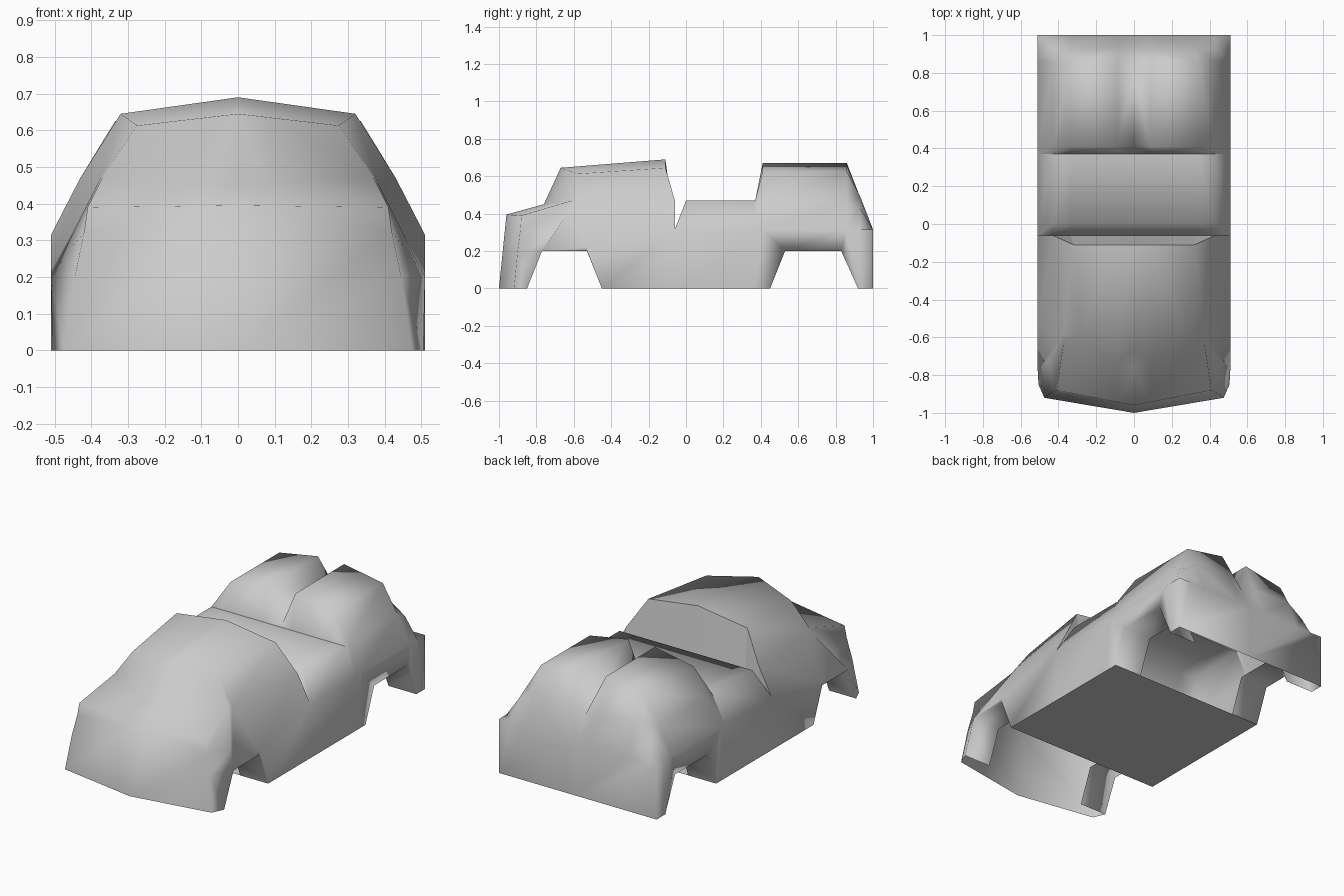
import bpy
import bmesh

default_cube = bpy.data.objects.get("Cube")
if default_cube:
    bpy.data.objects.remove(default_cube, do_unlink=True)

# One plain grey for the whole body
grey = bpy.data.materials.new("body_grey")
grey.use_nodes = True
grey.diffuse_color = (0.6, 0.6, 0.6, 1)
grey.node_tree.nodes["Principled BSDF"].inputs["Base Color"].default_value = (0.6, 0.6, 0.6, 1)

FLOOR_END = 0.45   # the flat floor reaches this far from the middle
WELL_INNER = 0.33  # depth of the wheel arch lips
RIDGE = 0.085      # inner ridge of each rear hump


def make_object(name, bm):
    bmesh.ops.recalc_face_normals(bm, faces=bm.faces)
    mesh = bpy.data.meshes.new(name)
    bm.to_mesh(mesh)
    bm.free()
    mesh.materials.append(grey)
    obj = bpy.data.objects.new(name, mesh)
    bpy.context.collection.objects.link(obj)
    return obj


def loft_half_sections(name, sections):
    """Skin half sections (sill up to centre line, then centre floor), mirrored in x."""
    bm = bmesh.new()
    for side in (1, -1):
        rings = [[bm.verts.new((side * x, y, z)) for x, y, z in s] for s in sections]
        for a, b in zip(rings, rings[1:]):
            count = len(a)
            for i in range(count):
                j = (i + 1) % count
                on_centre = abs(a[i].co.x) + abs(a[j].co.x) < 0.001
                if not on_centre:
                    bm.faces.new((a[i], a[j], b[j], b[i]))
        bm.faces.new(rings[0])
        bm.faces.new(rings[-1])
    bmesh.ops.remove_doubles(bm, verts=bm.verts, dist=0.0005)
    return make_object(name, bm)


def arch_cutter(name, profile):
    """A pair of wheel arch blocks, one on each side."""
    bm = bmesh.new()
    for side in (1, -1):
        inner, outer = [[bm.verts.new((side * x, y, z)) for y, z in profile]
                        for x in (WELL_INNER, 1)]
        bm.faces.new(inner)
        bm.faces.new(outer)
        for i in range(len(profile)):
            j = (i + 1) % len(profile)
            bm.faces.new((inner[i], inner[j], outer[j], outer[i]))
    cutter = make_object(name, bm)
    cutter.hide_render = True
    return cutter


def cut(obj, cutter):
    mod = obj.modifiers.new("wheel_arches", "BOOLEAN")
    mod.operation = "DIFFERENCE"
    mod.solver = "EXACT"
    mod.object = cutter
    bpy.ops.object.select_all(action="DESELECT")
    bpy.context.view_layer.objects.active = obj
    obj.select_set(True)
    bpy.ops.object.modifier_apply(modifier=mod.name)
    bpy.data.objects.remove(cutter, do_unlink=True)


def is_underside(face):
    return face.normal.z < -0.99 and face.calc_center_median().z < 0.01


def is_opening(face):
    """Underside beyond the floor, and the inner walls of the arch blocks."""
    centre = face.calc_center_median()
    inner_wall = all(abs(abs(v.co.x) - WELL_INNER) < 0.001 and v.co.z < 0.21
                     for v in face.verts)
    return inner_wall or (is_underside(face) and abs(centre.y) > FLOOR_END)


def is_sharp(edge):
    """Floor outline, cab rear wall and hump fronts stay crisp."""
    ys = [v.co.y for v in edge.verts]
    zs = [v.co.z for v in edge.verts]
    crisp_wall = all(-0.12 < y < -0.05 for y in ys) or all(0.36 < y < 0.38 for y in ys)
    return any(is_underside(f) for f in edge.link_faces) or (crisp_wall and min(zs) > 0.3)


def with_ridge(section):
    """Add a point near the centre line so cab sections match the hump sections."""
    shoulder, centre = section[3], section[4]
    t = RIDGE / shoulder[0]
    extra = tuple(c + (s - c) * t for s, c in zip(shoulder, centre))
    return section[:4] + [extra] + section[4:]


# Front cab: nose, windscreen base, windscreen top, roof rear
nose = [(0.475, -0.92, 0), (0.445, -0.90, 0.2), (0.42, -0.885, 0.32),
        (0.41, -0.88, 0.39), (0, -0.96, 0.395), (0, -1, 0)]
screen_base = [(0.51, -0.84, 0), (0.51, -0.77, 0.2), (0.455, -0.72, 0.28),
               (0.37, -0.61, 0.47), (0, -0.76, 0.45), (0, -0.84, 0)]
screen_top = [(0.51, -FLOOR_END, 0), (0.51, -0.53, 0.22), (0.375, -0.59, 0.47),
              (0.275, -0.58, 0.613), (0, -0.67, 0.645), (0, -FLOOR_END, 0)]
roof_rear = [(0.51, -0.06, 0), (0.51, -0.06, 0.315), (0.43, -0.06, 0.47),
             (0.32, -0.11, 0.645), (0, -0.11, 0.69), (0, -0.06, 0)]
sections = [with_ridge(s) for s in (nose, screen_base, screen_top, roof_rear)]

# Low middle bed running into the twin rear humps: y, floor y, then heights across
widths = (0.51, 0.43, 0.335, RIDGE, 0)
rows = [
    (-0.06, -0.06, 0.315, 0.315, 0.315, 0.315, 0.315),
    (0.0, 0.0, 0.315, 0.47, 0.47, 0.47, 0.47),
    (0.37, 0.37, 0.315, 0.47, 0.47, 0.47, 0.47),
    (0.41, FLOOR_END, 0.315, 0.47, 0.625, 0.67, 0.47),
    (0.86, 0.86, 0.315, 0.47, 0.625, 0.67, 0.48),
    (0.93, 0.93, 0.315, 0.43, 0.495, 0.49, 0.45),
    (1.0, 1.0, 0.315, 0.315, 0.315, 0.315, 0.315),
]
for y, floor_y, *heights in rows:
    top = [(x, y, z) for x, z in zip(widths, heights)]
    sections.append([(widths[0], floor_y, 0)] + top + [(0, floor_y, 0)])
body = loft_half_sections("body_shell", sections)

# Wheel arches with lips
cut(body, arch_cutter("front_arch_cutter", [
    (-0.87, -0.05), (-0.85, 0), (-0.77, 0.2), (-0.53, 0.2), (-0.45, 0), (-0.43, -0.05)]))
cut(body, arch_cutter("rear_arch_cutter", [
    (0.43, -0.05), (0.45, 0), (0.53, 0.2), (0.83, 0.2), (0.92, 0), (0.94, -0.05)]))

# Open the hollow underside and smooth the skin
bm = bmesh.new()
bm.from_mesh(body.data)
bm.normal_update()
bmesh.ops.delete(bm, geom=[f for f in bm.faces if is_opening(f)], context="FACES")
for face in bm.faces:
    face.smooth = True
for edge in bm.edges:
    edge.smooth = not is_sharp(edge)
bm.to_mesh(body.data)
bm.free()
